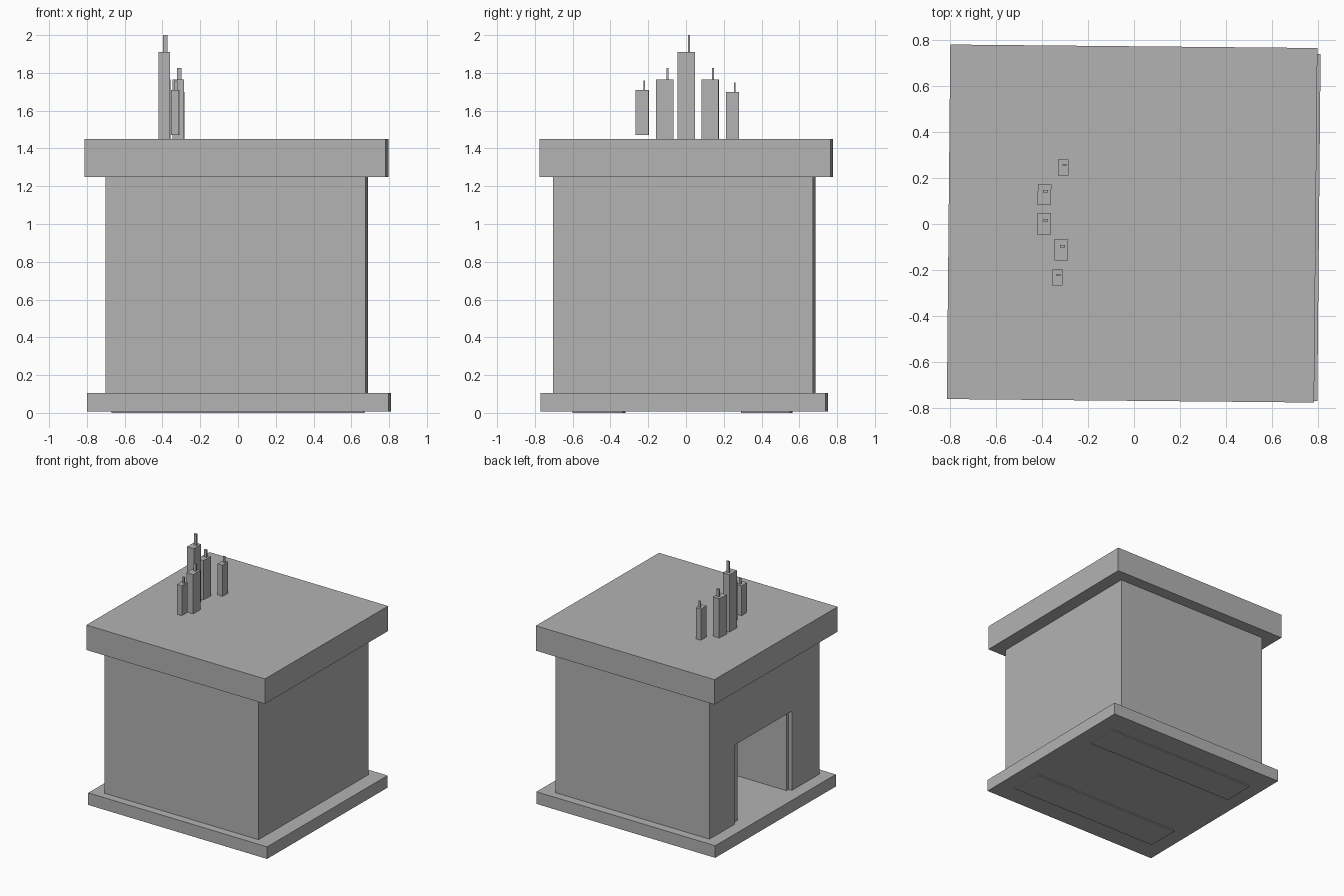
import bpy, bmesh
from mathutils import Matrix

old = bpy.data.objects.get("Cube")
if old:
    bpy.data.objects.remove(old, do_unlink=True)

TURN = -0.0095  # everything stands very slightly askew

stone = bpy.data.materials.new("plain grey")
stone.use_nodes = True
GREY = (0.45, 0.45, 0.45, 1)
stone.diffuse_color = GREY
stone.node_tree.nodes["Principled BSDF"].inputs["Base Color"].default_value = GREY


def finish(name, bm, x, y, turn=TURN):
    bmesh.ops.recalc_face_normals(bm, faces=bm.faces)
    mesh = bpy.data.meshes.new(name)
    bm.to_mesh(mesh)
    bm.free()
    mesh.materials.append(stone)
    ob = bpy.data.objects.new(name, mesh)
    ob.location = (x, y, 0)
    ob.rotation_euler.z = turn
    bpy.context.collection.objects.link(ob)
    return ob


def box(name, x, y, w, d, z0, z1, turn=TURN):
    bm = bmesh.new()
    m = Matrix.Translation((0, 0, (z0 + z1) / 2)) @ Matrix.Diagonal((w, d, z1 - z0, 1))
    bmesh.ops.create_cube(bm, size=1, matrix=m)
    return finish(name, bm, x, y, turn)


def prism(name, x, y, outline, push):
    """Closed outline of 3D points, pushed out to a solid."""
    bm = bmesh.new()
    face = bm.faces.new([bm.verts.new(p) for p in outline])
    top = bmesh.ops.extrude_face_region(bm, geom=[face], use_keep_orig=True)
    moved = [v for v in top["geom"] if isinstance(v, bmesh.types.BMVert)]
    bmesh.ops.translate(bm, vec=push, verts=moved)
    return finish(name, bm, x, y)


# Plinth and top slab
FLOOR, CEIL = 0.105, 1.25
box("plinth", 0.005, -0.008, 1.597, 1.507, 0.008, FLOOR)
box("top_slab", -0.008, 0.002, 1.595, 1.54, CEIL, 1.45)

# Hollow body: three plain walls in one piece
BX, BY, H, T = -0.006, -0.01, 0.688, 0.03
I = H - T
plan = [(-I, -H), (H, -H), (H, H), (-I, H), (-I, I), (I, I), (I, -I), (-I, -I)]
prism("plain_walls", BX, BY, [(a, b, FLOOR) for a, b in plan], (0, 0, CEIL - FLOOR))

# Fourth wall with the doorway notch
D0, D1, DOOR_TOP = -0.342, 0.372, 0.74
notch = [(-H, FLOOR), (D0, FLOOR), (D0, DOOR_TOP), (D1, DOOR_TOP),
         (D1, FLOOR), (H, FLOOR), (H, CEIL), (-H, CEIL)]
prism("doorway_wall", BX, BY, [(-H, b, c) for b, c in notch], (T, 0, 0))

# Inner piers either side of the hearth, reaching just below the plinth
for name, y, d in (("front_pier", -0.46, 0.268), ("back_pier", 0.427, 0.26)):
    box(name, 0, y, 1.335, d, 0, CEIL)

# Candles with wicks: x, y, width, depth, bottom, top, wick top, turn
candles = [
    (-0.307, 0.246, 0.046, 0.07, 1.45, 1.70, 1.75, TURN),
    (-0.39, 0.128, 0.058, 0.09, 1.45, 1.765, 1.825, -0.06),
    (-0.39, 0.001, 0.06, 0.092, 1.45, 1.91, 2.0, TURN),
    (-0.316, -0.112, 0.06, 0.092, 1.45, 1.765, 1.825, TURN),
    (-0.333, -0.232, 0.044, 0.07, 1.47, 1.71, 1.76, TURN),
]
for i, (x, y, w, d, z0, z1, zw, turn) in enumerate(candles, 1):
    box(f"candle_{i}", x, y, w, d, z0, z1, turn)
    box(f"wick_{i}", x + 0.005, y + 0.16 * d, w * 0.38, d * 0.12, z1 - 0.01, zw, turn)
